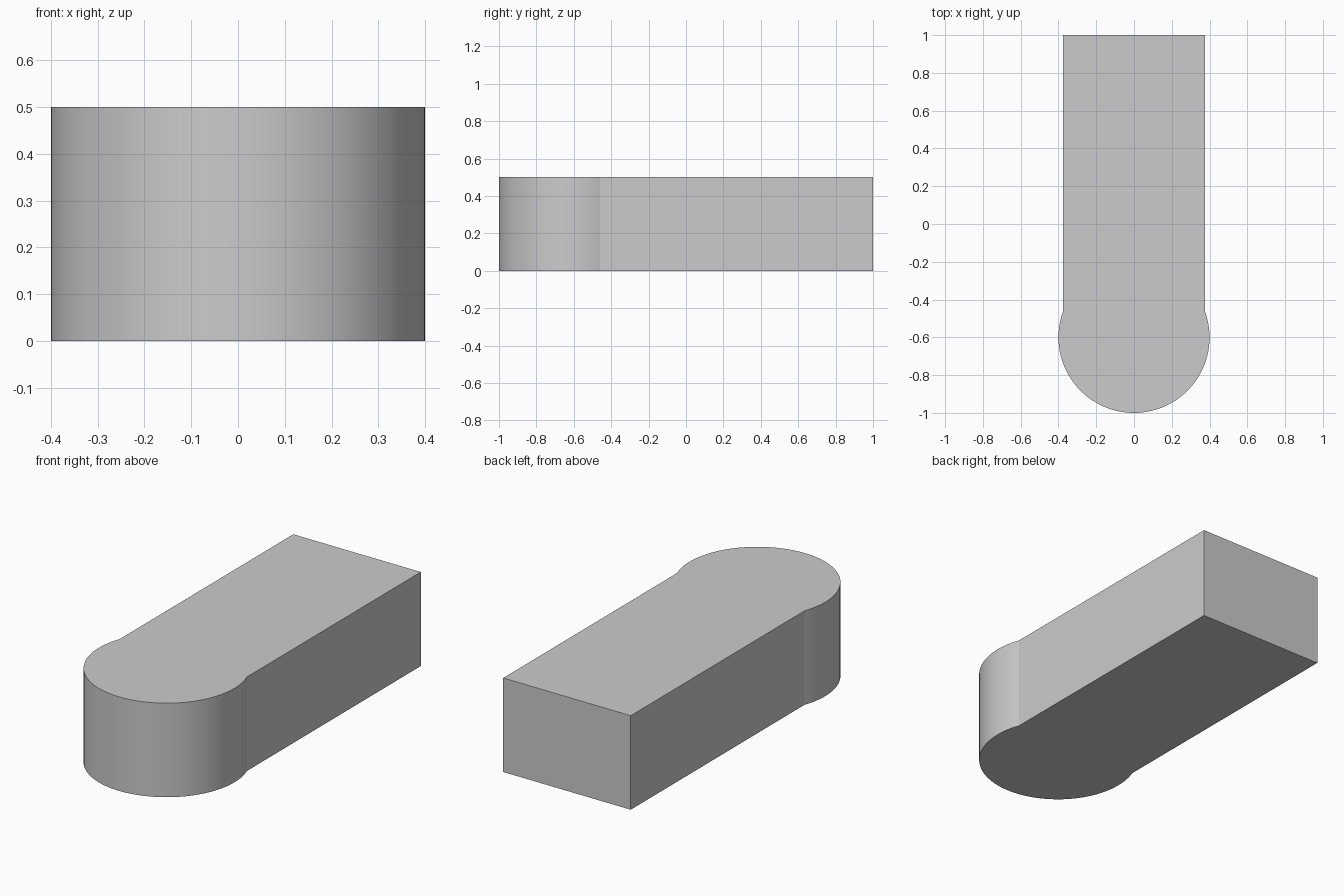
import bpy
import bmesh
from math import asin, cos, sin, pi

cube = bpy.data.objects.get("Cube")
if cube:
    bpy.data.objects.remove(cube, do_unlink=True)

HEIGHT = 0.5
RADIUS = 0.4
CENTRE_Y = -0.6
HALF_WIDTH = 0.375
BACK_Y = 1.0
STEPS = 64

# Plain grey material
grey = bpy.data.materials.new("plain grey")
grey.use_nodes = True
colour = (0.6, 0.6, 0.6, 1)
grey.diffuse_color = colour
grey.node_tree.nodes["Principled BSDF"].inputs["Base Color"].default_value = colour

# Outline: round front nose running into a straight bar
end = pi / 2 + asin(HALF_WIDTH / RADIUS)
end = pi - asin(HALF_WIDTH / RADIUS)  # angle from -y where the arc meets the bar
outline = []
for i in range(STEPS + 1):
    a = -end + 2 * end * i / STEPS
    outline.append((RADIUS * sin(a), CENTRE_Y - RADIUS * cos(a)))
outline += [(HALF_WIDTH, BACK_Y), (-HALF_WIDTH, BACK_Y)]

# Extrude the outline into a solid
bm = bmesh.new()
base = bm.faces.new([bm.verts.new((x, y, 0)) for x, y in outline])
top = bmesh.ops.extrude_face_region(bm, geom=[base], use_keep_orig=True)
verts = [v for v in top["geom"] if isinstance(v, bmesh.types.BMVert)]
bmesh.ops.translate(bm, verts=verts, vec=(0, 0, HEIGHT))
bmesh.ops.recalc_face_normals(bm, faces=bm.faces)
mesh = bpy.data.meshes.new("rounded_bar")
bm.to_mesh(mesh)
bm.free()
mesh.materials.append(grey)

bar = bpy.data.objects.new("rounded_bar", mesh)
bpy.context.collection.objects.link(bar)
bpy.context.view_layer.objects.active = bar
bar.select_set(True)
bpy.ops.object.shade_smooth_by_angle(angle=pi / 18)
